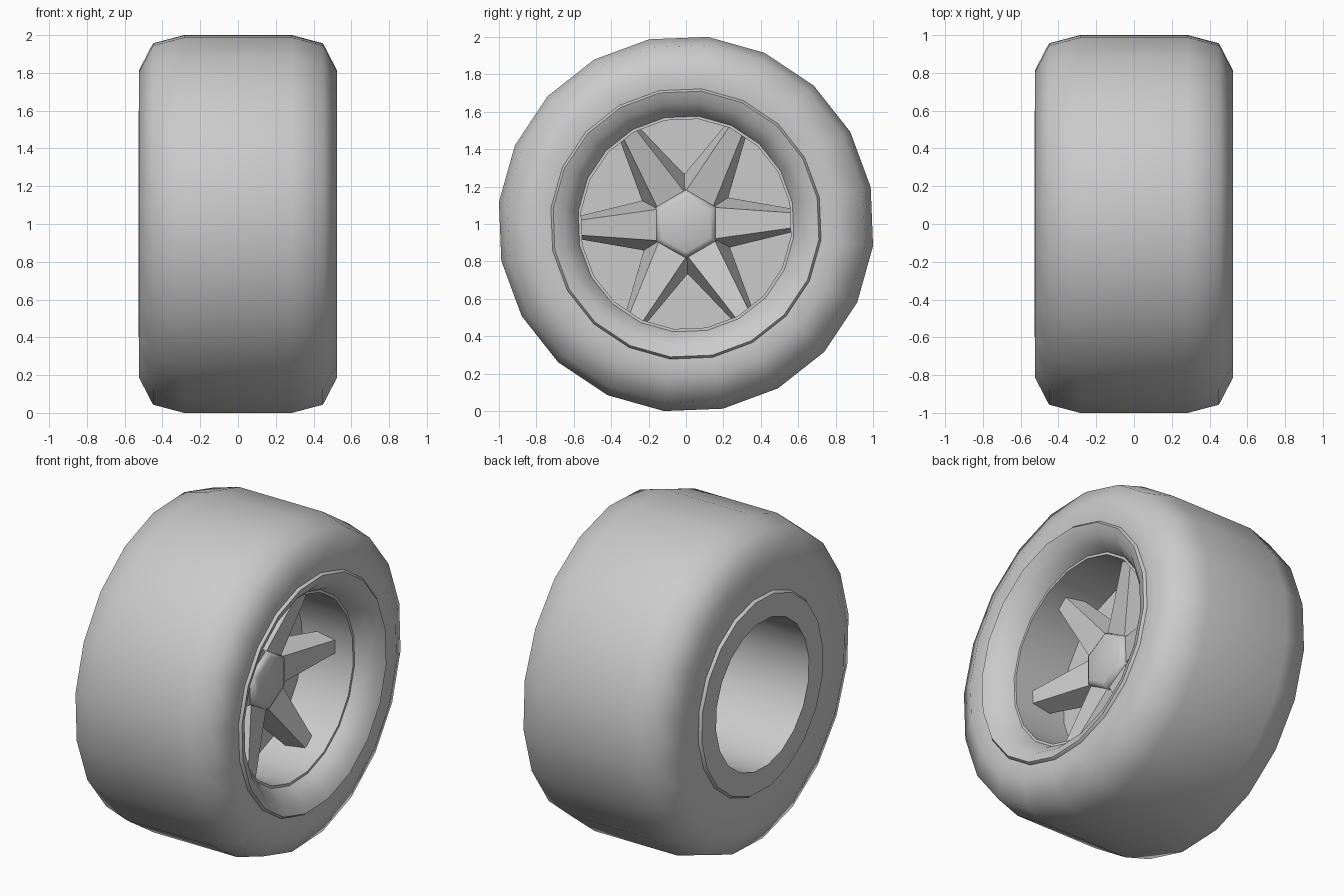
import bpy
import bmesh
from math import sin, cos, radians, pi

if "Cube" in bpy.data.objects:
    bpy.data.objects.remove(bpy.data.objects["Cube"], do_unlink=True)

GREY = (0.6, 0.6, 0.6, 1.0)
SIDES = 20
TURN = radians(11.3)      # rotation of the lathed rings
SPOKE_TURN = radians(2)   # rotation of the spoke star

grey = bpy.data.materials.new("plain_grey")
grey.use_nodes = True
grey.diffuse_color = GREY
grey.node_tree.nodes["Principled BSDF"].inputs["Base Color"].default_value = GREY


def polar(x, r, a):
    """Point at radius r and angle a around the axle."""
    return (x, r * cos(a), r * sin(a) + 1)


def finish(name, bm, smooth=None):
    bmesh.ops.recalc_face_normals(bm, faces=bm.faces)
    mesh = bpy.data.meshes.new(name)
    bm.to_mesh(mesh)
    bm.free()
    mesh.materials.append(grey)
    obj = bpy.data.objects.new(name, mesh)
    bpy.context.collection.objects.link(obj)
    if smooth:
        bpy.ops.object.select_all(action="DESELECT")
        obj.select_set(True)
        bpy.context.view_layer.objects.active = obj
        bpy.ops.object.shade_smooth_by_angle(angle=radians(smooth))
    return obj


def lathe(name, profile, sides, turn, smooth, closed=False):
    """Spin an (x, radius) profile around the axle; open ends are capped."""
    bm = bmesh.new()
    rings = [[bm.verts.new(polar(x, r, turn + 2 * pi * i / sides))
              for i in range(sides)] for x, r in profile]
    pairs = list(zip(rings, rings[1:]))
    if closed:
        pairs.append((rings[-1], rings[0]))
    else:
        bm.faces.new(rings[0])
        bm.faces.new(rings[-1])
    for a, b in pairs:
        for i in range(sides):
            j = (i + 1) % sides
            bm.faces.new((a[i], a[j], b[j], b[i]))
    return finish(name, bm, smooth)


# Tyre: wide tread with rounded shoulders
lathe("tyre", [(-0.51, 0.60), (-0.525, 0.817), (-0.45, 0.963), (-0.285, 1.007),
               (0.285, 1.007), (0.45, 0.963), (0.525, 0.817), (0.505, 0.70)],
      SIDES, TURN, 55, closed=True)

# Rim: flared front lip, barrel, centre disc and flat back ring
lathe("rim", [(0.05, 0.565), (0.40, 0.565), (0.40, 0.58), (0.44, 0.60),
              (0.50, 0.655), (0.525, 0.715), (0.50, 0.735), (-0.50, 0.62),
              (-0.527, 0.60), (-0.527, 0.46), (0.04, 0.46)],
      SIDES, TURN, 50)

# Hub: six-sided cap with a softened edge
lathe("hub", [(0.05, 0.185), (0.19, 0.185), (0.215, 0.172), (0.225, 0.15)],
      6, pi / 6, 62)

# Spokes: wedges that spread towards the disc; (x, radius, half width)
SECTIONS = [((0.19, 0.14, 0.085), (0.08, 0.23, 0.133)),
            ((0.28, 0.57, 0.04), (0.16, 0.57, 0.062))]
for n in range(6):
    bm = bmesh.new()
    a = SPOKE_TURN + n * pi / 3
    loops = []
    for front, back in SECTIONS:
        corners = [(front, -1), (front, 1), (back, 1), (back, -1)]
        loops.append([bm.verts.new((x, r * cos(a) - s * w * sin(a),
                                    r * sin(a) + s * w * cos(a) + 1))
                      for (x, r, w), s in corners])
    inner, outer = loops
    bm.faces.new(inner)
    bm.faces.new(outer)
    for i in range(4):
        j = (i + 1) % 4
        bm.faces.new((inner[i], inner[j], outer[j], outer[i]))
    finish(f"spoke_{n + 1}", bm)
